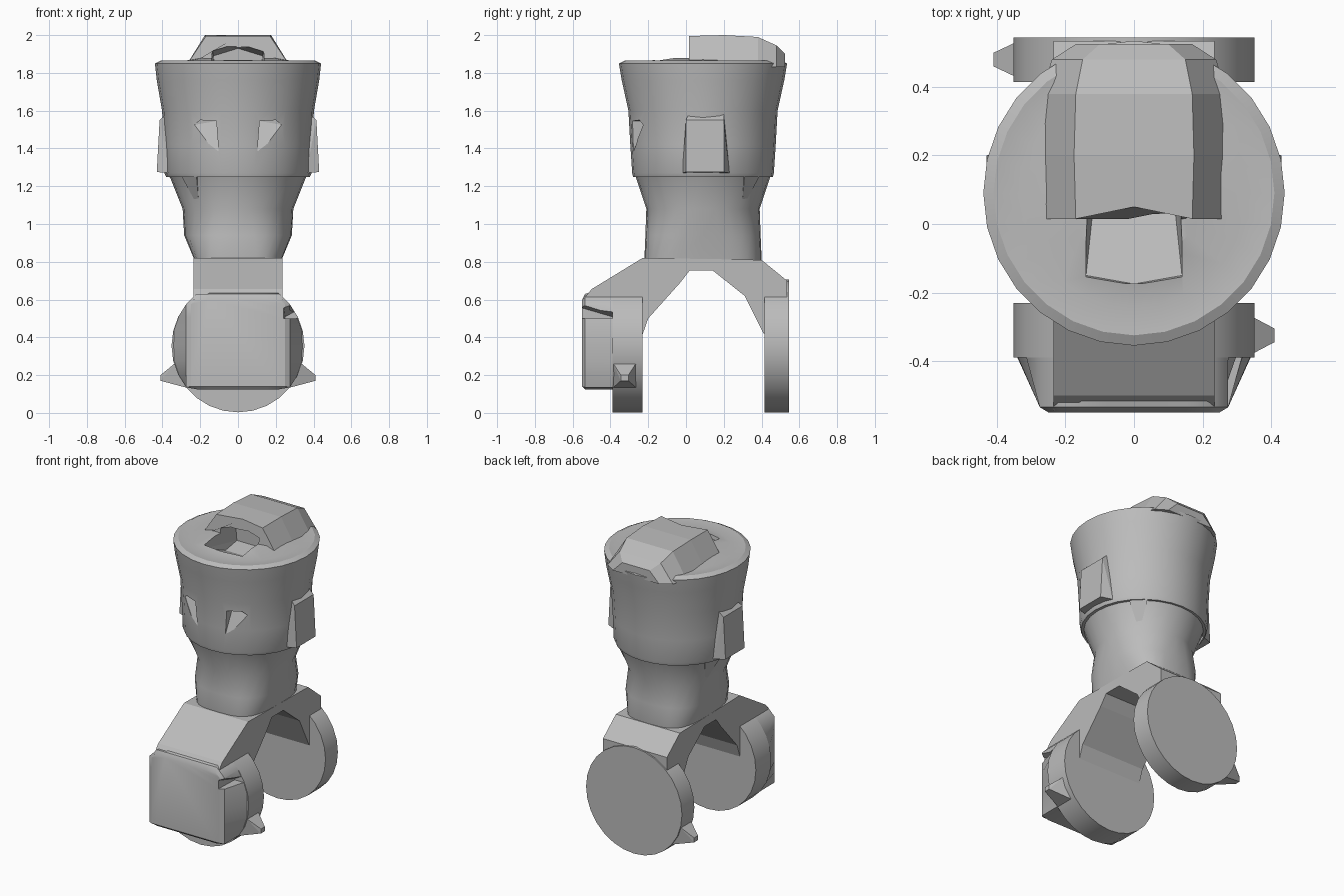
import bpy, bmesh
from math import sin, cos, tau, radians

if "Cube" in bpy.data.objects:
    bpy.data.objects.remove(bpy.data.objects["Cube"])

grey = bpy.data.materials.new("plain_grey")
grey.use_nodes = True
GREY = (0.5, 0.5, 0.5, 1)
grey.diffuse_color = GREY
grey.node_tree.nodes["Principled BSDF"].inputs["Base Color"].default_value = GREY

HEAD_Y = 0.09
WHEEL_Z = 0.355
WHEEL_R = 0.352
SIDES = 28


def finish(name, bm, smooth=True):
    bmesh.ops.recalc_face_normals(bm, faces=bm.faces)
    mesh = bpy.data.meshes.new(name)
    bm.to_mesh(mesh)
    bm.free()
    obj = bpy.data.objects.new(name, mesh)
    bpy.context.collection.objects.link(obj)
    mesh.materials.append(grey)
    bpy.ops.object.select_all(action="DESELECT")
    obj.select_set(True)
    bpy.context.view_layer.objects.active = obj
    if smooth:
        bpy.ops.object.shade_smooth_by_angle(angle=radians(30))
    return obj


def loft(name, rings, smooth=True):
    """Skin closed rings of equal length and cap both ends."""
    bm = bmesh.new()
    loops = [[bm.verts.new(p) for p in ring] for ring in rings]
    for a, b in zip(loops, loops[1:]):
        for i in range(len(a)):
            j = (i + 1) % len(a)
            bm.faces.new((a[i], a[j], b[j], b[i]))
    bm.faces.new(loops[0])
    bm.faces.new(loops[-1])
    return finish(name, bm, smooth)


def hull(name, points):
    bm = bmesh.new()
    for p in points:
        bm.verts.new(p)
    res = bmesh.ops.convex_hull(bm, input=bm.verts[:])
    spare = {g for g in res["geom_interior"] if isinstance(g, bmesh.types.BMVert)}
    bmesh.ops.delete(bm, geom=list(spare), context="VERTS")
    return finish(name, bm, False)


def carve(obj, cutter):
    mod = obj.modifiers.new("cut", "BOOLEAN")
    mod.operation = "DIFFERENCE"
    mod.solver = "EXACT"
    mod.object = cutter
    bpy.context.view_layer.objects.active = obj
    bpy.ops.object.modifier_apply(modifier=mod.name)


def discard(obj):
    bpy.data.objects.remove(obj)


def ring(z, rx, ry, power=1.0):
    """Horizontal oval; a power below one squares it off."""
    pts = []
    for i in range(SIDES):
        c, s = cos(tau * i / SIDES), sin(tau * i / SIDES)
        x = abs(c) ** power * (1 if c > 0 else -1)
        y = abs(s) ** power * (1 if s > 0 else -1)
        pts.append((rx * x, HEAD_Y + ry * y, z))
    return pts


def wheel_ring(y, half_x=1, low=-1, high=1):
    """Upright circle, clipped to a half width and a height range."""
    pts = []
    for i in range(SIDES):
        x = WHEEL_R * cos(tau * i / SIDES)
        z = WHEEL_Z + WHEEL_R * sin(tau * i / SIDES)
        pts.append((max(-half_x, min(half_x, x)), y, max(low, min(high, z))))
    return pts


def box_points(x0, x1, y0, y1, z0, z1):
    return [(x, y, z) for x in (x0, x1) for y in (y0, y1) for z in (z0, z1)]


# Drum-shaped head with a flared rim and a slightly raised crown
head = loft("head", [
    ring(1.25, 0.38, 0.37), ring(1.27, 0.39, 0.375), ring(1.42, 0.392, 0.385),
    ring(1.6, 0.402, 0.395), ring(1.76, 0.43, 0.43), ring(1.85, 0.44, 0.445),
    ring(1.865, 0.41, 0.415), ring(1.855, 0.33, 0.33), ring(1.88, 0.2, 0.2)])

# Hood on the back of the crown, lofted from front to back
hood = loft("hood", [
    [(-base, y, 1.83), (-top, y, z), (0, y + lean, z), (top, y, z), (base, y, 1.83)]
    for y, base, top, z, lean in (
        (0.015, 0.28, 0.17, 1.995, 0.035), (0.2, 0.28, 0.175, 2.0, 0),
        (0.38, 0.27, 0.17, 1.99, 0), (0.48, 0.24, 0.15, 1.945, 0),
        (0.525, 0.17, 0.1, 1.9, 0))], smooth=False)

# Pit in the crown running under the hood
pit = hull("pit_cutter", [(s * x, y, z) for s in (-1, 1) for x, y, z in (
    (0.14, -0.15, 1.84), (0.14, -0.17, 1.95), (0.12, 0.04, 1.76),
    (0.12, 0.16, 1.78), (0.13, 0.16, 1.89), (0.14, 0.0, 1.9))]
    + [(0, -0.175, 1.85), (0, 0.16, 1.93), (0, -0.02, 1.93)])
carve(head, pit)
carve(hood, pit)
discard(pit)

# Wedge-shaped eye recesses, deepest beside the nose
for s in (-1, 1):
    floor = ((0.10, -0.29, 1.35), (0.23, -0.225, 1.525),
             (0.20, -0.225, 1.55), (0.115, -0.22, 1.545))
    eye = hull("eye_cutter", [(s * x, y, z) for x, y, z in floor]
               + [(s * x, -0.5, z) for x, y, z in floor])
    carve(head, eye)
    discard(eye)

# Ear pads on both sides of the head
for s, side in ((1, "left"), (-1, "right")):
    hull(side + "_ear_pad", [(s * x, y, z) for x, y, z in (
        (0.36, -0.02, 1.27), (0.36, 0.23, 1.27), (0.36, 0.02, 1.6), (0.36, 0.2, 1.6),
        (0.43, 0.0, 1.275), (0.43, 0.2, 1.275), (0.415, 0.0, 1.55), (0.415, 0.2, 1.55))])

# Neck, round under the head and squarer at the yoke
loft("neck", [
    ring(0.76, 0.235, 0.3, 0.6), ring(0.82, 0.235, 0.31, 0.6),
    ring(0.94, 0.285, 0.305, 0.8), ring(1.08, 0.293, 0.3), ring(1.26, 0.365, 0.36)])

# Gussets between neck and head
for n, angle in enumerate((225, 45, 160)):
    def polar(r, turn, z, a=angle):
        t = radians(a + turn)
        return r * cos(t), HEAD_Y + r * sin(t), z
    hull(f"gusset_{n + 1}", [polar(0.375, -9, 1.26), polar(0.375, 9, 1.26),
                             polar(0.29, 0, 1.08), polar(0.25, 0, 1.26)])

# Forked yoke, a side profile extruded across the width
profile = [(-0.23, 0.82), (-0.50, 0.655), (-0.545, 0.6), (-0.545, 0.4), (-0.235, 0.4),
           (-0.2, 0.5), (-0.03, 0.69), (0.02, 0.755), (0.14, 0.755), (0.31, 0.62),
           (0.41, 0.42), (0.535, 0.42), (0.535, 0.7), (0.40, 0.81)]
loft("yoke", [[(x, y, z) for y, z in profile] for x in (-0.235, 0.235)], smooth=False)

# Front and back wheels
loft("front_wheel", [wheel_ring(-0.39), wheel_ring(-0.23)])
loft("back_wheel", [wheel_ring(0.415), wheel_ring(0.545)])

# Flat-fronted block on the front wheel
block = loft("front_block", [
    wheel_ring(-0.55, 0.25, 0.14, 0.6), wheel_ring(-0.535, 0.275, 0.125, 0.63),
    wheel_ring(-0.38, 0.345, 0.125, 0.67)])
notch = hull("notch_cutter", [
    (0.24, -0.6, 0.5), (0.24, -0.6, 0.57), (0.25, -0.36, 0.5), (0.4, -0.36, 0.58),
    (0.4, -0.6, 0.59), (0.4, -0.6, 0.5), (0.4, -0.36, 0.5)])
carve(block, notch)
discard(notch)

# Pointed tabs low on the wheels, on opposite sides
for name, s, y0, y1 in (("front_tab", 1, -0.39, -0.26), ("back_tab", -1, 0.42, 0.54)):
    mid = (y0 + y1) / 2
    hull(name, box_points(s * 0.24, s * 0.26, y0, y1, 0.13, 0.3)
         + [(s * 0.325, y, 0.27) for y in (y0, y1)]
         + [(s * 0.41, mid + d, z) for d in (-0.02, 0.02) for z in (0.17, 0.2)])
